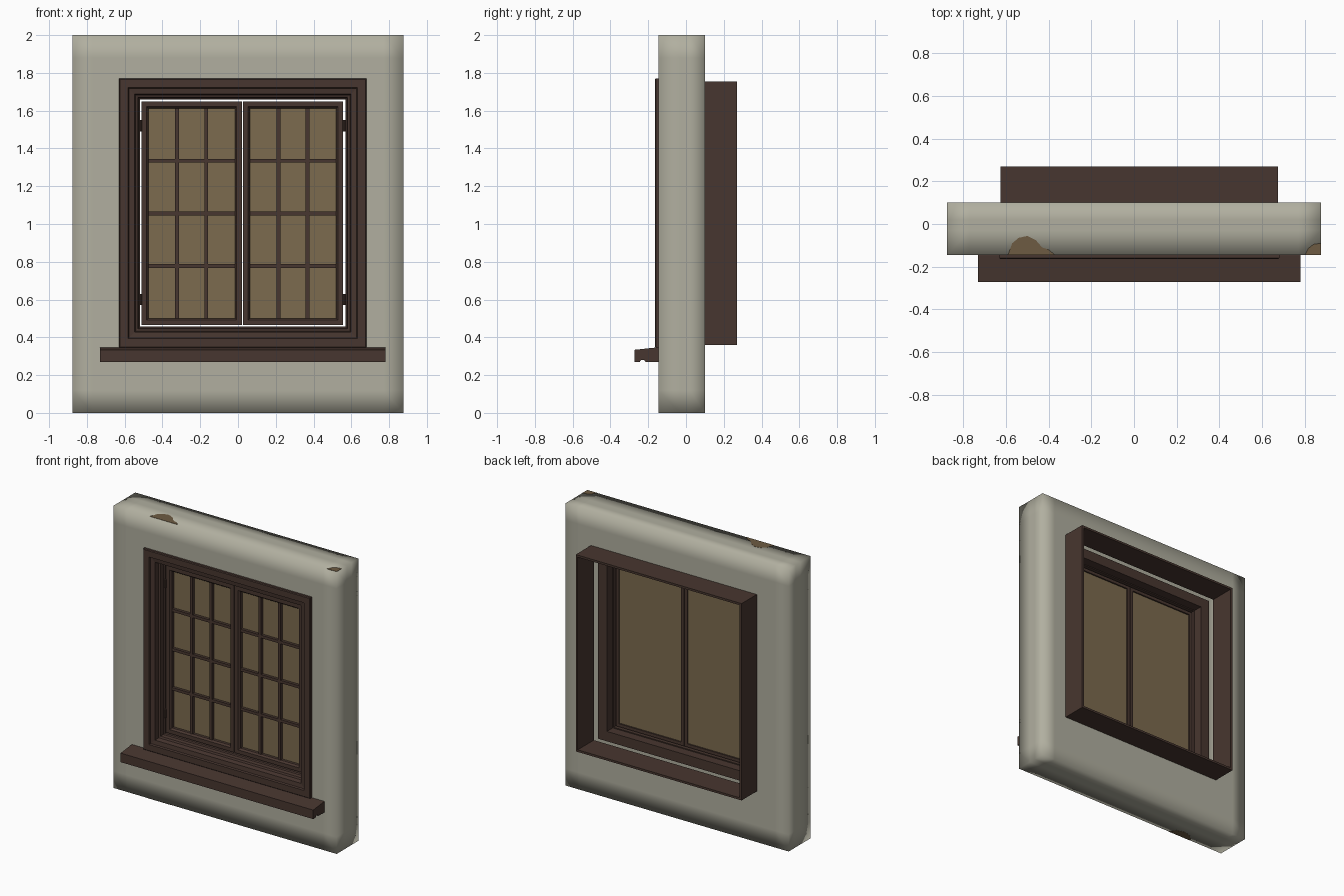
import bpy, bmesh, math
from mathutils import Vector

if "Cube" in bpy.data.objects:
    bpy.data.objects.remove(bpy.data.objects["Cube"])


def material(name, rgb):
    m = bpy.data.materials.new(name)
    m.diffuse_color = (*rgb, 1)
    m.use_nodes = True
    m.node_tree.nodes["Principled BSDF"].inputs["Base Color"].default_value = m.diffuse_color
    return m


PLASTER = material("grey_plaster", (0.44, 0.43, 0.35))
WOOD = material("dark_wood", (0.064, 0.037, 0.029))
GLASS = material("amber_glass", (0.20, 0.145, 0.077))
EARTH = material("bare_earth", (0.155, 0.105, 0.055))


def finish(name, bm, mat, smooth=False):
    bmesh.ops.recalc_face_normals(bm, faces=bm.faces)
    me = bpy.data.meshes.new(name)
    bm.to_mesh(me)
    bm.free()
    me.materials.append(mat)
    for p in me.polygons:
        p.use_smooth = smooth
    ob = bpy.data.objects.new(name, me)
    bpy.context.collection.objects.link(ob)
    return ob


def add_box(bm, x0, x1, y0, y1, z0, z1):
    vs = bmesh.ops.create_cube(bm, size=1)["verts"]
    for v in vs:
        v.co = Vector((x0 if v.co.x < 0 else x1,
                       y0 if v.co.y < 0 else y1,
                       z0 if v.co.z < 0 else z1))


def frame(name, x0, x1, z0, z1, profile):
    """Mitred rectangular frame swept from a closed (inset, y) profile."""
    bm = bmesh.new()
    rings = []
    for d, y in profile:
        pts = [(x0 + d, z0 + d), (x1 - d, z0 + d), (x1 - d, z1 - d), (x0 + d, z1 - d)]
        rings.append([bm.verts.new((x, y, z)) for x, z in pts])
    for i, a in enumerate(rings):
        b = rings[(i + 1) % len(rings)]
        for k in range(4):
            n = (k + 1) % 4
            bm.faces.new((a[k], a[n], b[n], b[k]))
    return finish(name, bm, WOOD)


# Plaster wall: softly shaded slab with a window opening front and back
HX0, HX1, HZ0, HZ1 = -0.612, 0.662, 0.373, 1.742
bm = bmesh.new()
add_box(bm, -0.875, 0.875, -0.145, 0.10, 0, 2)
cuts = [(0, c) for c in (-0.77, HX0, HX1, 0.77)]
cuts += [(1, c) for c in (-0.03, 0.02)]
cuts += [(2, c) for c in (0.12, HZ0, HZ1, 1.88)]
for axis, c in cuts:
    co, no = Vector((0, 0, 0)), Vector((0, 0, 0))
    co[axis], no[axis] = c, 1
    bmesh.ops.bisect_plane(bm, geom=bm.verts[:] + bm.edges[:] + bm.faces[:],
                           plane_co=co, plane_no=no)
hole = []
for f in bm.faces:
    m = f.calc_center_median()
    if abs(f.normal.y) > 0.9 and HX0 < m.x < HX1 and HZ0 < m.z < HZ1:
        hole.append(f)
bmesh.ops.delete(bm, geom=hole, context='FACES')
finish("wall", bm, PLASTER, smooth=True)


# Worn patches on the wall's top and bottom edges
def patch(name, outline, z0, z1):
    bm = bmesh.new()
    f = bm.faces.new([bm.verts.new((x, y, z0)) for x, y in outline])
    ext = bmesh.ops.extrude_face_region(bm, geom=[f])["geom"]
    for v in ext:
        if isinstance(v, bmesh.types.BMVert):
            v.co.z = z1
    finish(name, bm, EARTH)


patch("worn_patch_top",
      [(-0.59, -0.145), (-0.57, -0.09), (-0.54, -0.065), (-0.50, -0.056),
       (-0.46, -0.075), (-0.43, -0.11), (-0.40, -0.12), (-0.37, -0.145)], 1.999, 2.001)
patch("worn_patch_corner",
      [(0.80, -0.145), (0.815, -0.115), (0.84, -0.095), (0.875, -0.09), (0.875, -0.145)],
      1.999, 2.001)
patch("worn_patch_bottom",
      [(-0.61, -0.145), (-0.57, -0.10), (-0.51, -0.08), (-0.45, -0.10), (-0.42, -0.145)],
      0.0, -0.001)

# Stepped front casing and jamb in one moulded profile
frame("casing", -0.63, 0.68, 0.345, 1.77, [
    (0, -0.14), (0, -0.16), (0.005, -0.165), (0.048, -0.165), (0.052, -0.152),
    (0.082, -0.148), (0.088, -0.115), (0.10, -0.11), (0.104, -0.085),
    (0.112, -0.08), (0.112, 0.0), (0.105, 0.0), (0.105, 0.065),
    (0.035, 0.065), (0.035, -0.14)])

# Deep lining box behind the wall
frame("rear_lining", -0.625, 0.675, 0.36, 1.755,
      [(0, 0.09), (0, 0.27), (0.015, 0.27), (0.015, 0.09)])

# Two sashes with glazing bars, glass and hinges
for side, x0, x1, hinge_x in (("left", -0.511, 0.020, -0.515),
                              ("right", 0.026, 0.557, 0.561)):
    z0, z1 = 0.464, 1.648
    frame(side + "_sash", x0, x1, z0, z1, [
        (0, -0.075), (0.027, -0.075), (0.037, -0.062), (0.037, -0.03),
        (0.022, -0.03), (0.022, -0.012), (0, -0.012)])
    bm = bmesh.new()
    add_box(bm, x0 + 0.015, x1 - 0.015, -0.042, -0.022, z0 + 0.015, z1 - 0.015)
    finish(side + "_glass", bm, GLASS)

    bm = bmesh.new()
    gx0, gx1, gz0, gz1 = x0 + 0.035, x1 - 0.035, z0 + 0.035, z1 - 0.035
    for i in (1, 2):
        x = gx0 + (gx1 - gx0) * i / 3
        add_box(bm, x - 0.010, x + 0.010, -0.064, -0.04, gz0, gz1)
    for i in (1, 2, 3):
        z = gz0 + (gz1 - gz0) * i / 4
        add_box(bm, gx0, gx1, -0.062, -0.04, z - 0.010, z + 0.010)
    finish(side + "_glazing_bars", bm, WOOD)

    bm = bmesh.new()
    for z in (0.60, 1.52):
        r = bmesh.ops.create_cone(bm, cap_ends=True, segments=10, radius1=0.008,
                                  radius2=0.008, depth=0.06)
        bmesh.ops.translate(bm, verts=r["verts"], vec=(hinge_x, -0.08, z))
    finish(side + "_hinges", bm, WOOD)

# Projecting sill with a sloped top and drip groove
profile = [(-0.14, 0.27), (-0.215, 0.27), (-0.222, 0.281), (-0.238, 0.281),
           (-0.245, 0.27), (-0.272, 0.27), (-0.272, 0.334), (-0.15, 0.347), (-0.14, 0.347)]
bm = bmesh.new()
face = bm.faces.new([bm.verts.new((-0.73, y, z)) for y, z in profile])
for v in bmesh.ops.extrude_face_region(bm, geom=[face])["geom"]:
    if isinstance(v, bmesh.types.BMVert):
        v.co.x = 0.78
finish("sill", bm, WOOD)
